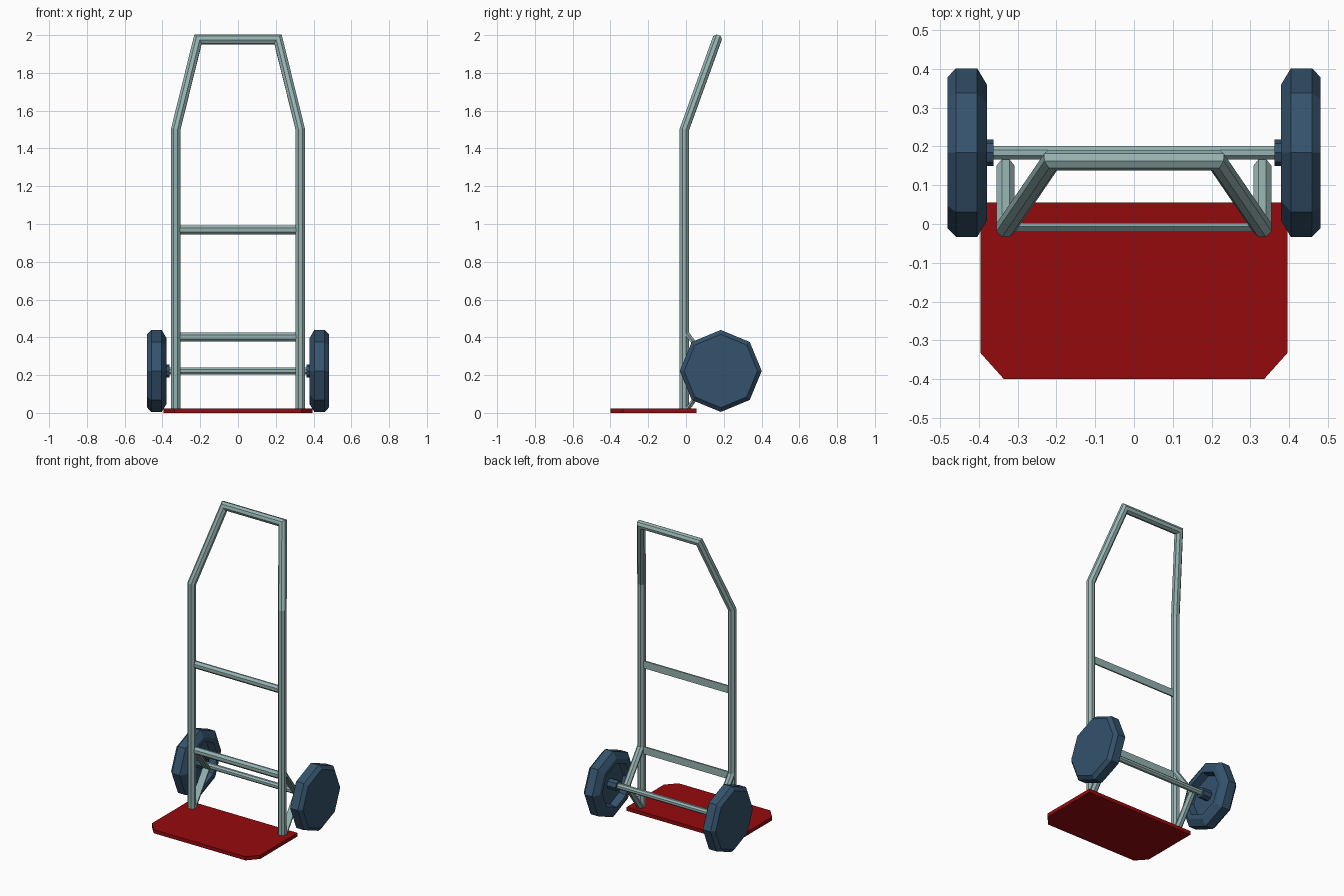
import bpy, bmesh, math
from mathutils import Vector

if "Cube" in bpy.data.objects:
    bpy.data.objects.remove(bpy.data.objects["Cube"])


def material(name, rgb):
    m = bpy.data.materials.new(name)
    m.diffuse_color = (*rgb, 1)
    m.use_nodes = True
    m.node_tree.nodes["Principled BSDF"].inputs["Base Color"].default_value = m.diffuse_color
    return m


STEEL = material("grey green steel", (0.30, 0.45, 0.44))
RED = material("red plate", (0.30, 0.003, 0.004))
RUBBER = material("dark blue wheel", (0.035, 0.085, 0.15))


def finish(bm, name, mat):
    bmesh.ops.recalc_face_normals(bm, faces=bm.faces)
    me = bpy.data.meshes.new(name)
    bm.to_mesh(me)
    bm.free()
    me.materials.append(mat)
    ob = bpy.data.objects.new(name, me)
    bpy.context.collection.objects.link(ob)
    return ob


def octagon(r):
    k = r / math.cos(math.pi / 8)
    return [(k * math.cos((i + .5) * math.pi / 4), k * math.sin((i + .5) * math.pi / 4)) for i in range(8)]


def half_octagon(r):
    c = r * math.tan(math.pi / 8)
    return [(r, 0), (r, c), (c, r), (-c, r), (-r, c), (-r, 0)]


def sweep(name, path, profile, side, mat):
    """Sweep a profile along a path with mitred corners."""
    P = [Vector(p) for p in path]
    D = [(b - a).normalized() for a, b in zip(P, P[1:])]
    u = Vector(side)
    v = D[0].cross(u)
    bm = bmesh.new()
    ring = [P[0] + u * a + v * b for a, b in profile]
    rings = [[bm.verts.new(c) for c in ring]]
    for i, d in enumerate(D):
        n = (d + D[i + 1]).normalized() if i + 1 < len(D) else d
        ring = [c + d * ((P[i + 1] - c).dot(n) / d.dot(n)) for c in ring]
        rings.append([bm.verts.new(c) for c in ring])
    k = len(profile)
    for a, b in zip(rings, rings[1:]):
        for j in range(k):
            bm.faces.new((a[j], a[(j + 1) % k], b[(j + 1) % k], b[j]))
    bm.faces.new(rings[0])
    bm.faces.new(rings[-1])
    return finish(bm, name, mat)


def lathe_x(name, profile, sign, y, z, mat):
    """Eight-sided turned part about the x direction; profile is (x, radius)."""
    bm = bmesh.new()
    rings = []
    for x, r in profile:
        rings.append([bm.verts.new((sign * x, y + r * math.cos(i * math.pi / 4),
                                    z + r * math.sin(i * math.pi / 4))) for i in range(8)])
    for a, b in zip(rings, rings[1:]):
        for j in range(8):
            bm.faces.new((a[j], a[(j + 1) % 8], b[(j + 1) % 8], b[j]))
    bm.faces.new(rings[0])
    bm.faces.new(rings[-1])
    return finish(bm, name, mat)


# Main tube: both rails and the handle in one loop
FY = -0.009
half = [(0.33, FY, 0.015), (0.33, FY, 1.5), (0.212, 0.164, 1.977)]
sweep("frame_tube", half + [(-x, y, z) for x, y, z in reversed(half)],
      octagon(0.0245), (1, 0, 0), STEEL)

# Crossbars, flat at the back
for name, z in (("upper_crossbar", 0.968), ("lower_crossbar", 0.402)):
    sweep(name, [(-0.32, 0.003, z), (0.32, 0.003, z)], half_octagon(0.024), (0, 0, 1), STEEL)

# Axle
AY, AZ = 0.184, 0.222
sweep("axle", [(-0.37, AY, AZ), (0.37, AY, AZ)], octagon(0.0175), (0, 0, 1), STEEL)

for s, label in ((-1, "left"), (1, "right")):
    # Bent strap holding the axle
    sweep(label + "_axle_bracket",
          [(s * 0.331, -0.005, 0.022), (s * 0.331, 0.138, AZ), (s * 0.331, -0.005, 0.415)],
          half_octagon(0.0235), (1, 0, 0), STEEL)
    # Wheel with a recessed inner side and a protruding hub
    lathe_x(label + "_wheel",
            [(0.362, 0.034), (0.425, 0.034), (0.425, 0.135), (0.379, 0.145), (0.379, 0.175),
             (0.404, 0.217), (0.459, 0.217), (0.481, 0.194)], s, AY, AZ, RUBBER)

# Toe plate with cut front corners
bm = bmesh.new()
outline = [(-0.395, 0.055), (-0.395, -0.333), (-0.335, -0.4),
           (0.335, -0.4), (0.395, -0.333), (0.395, 0.055)]
base = bm.faces.new([bm.verts.new((x, y, 0.0)) for x, y in outline])
ext = bmesh.ops.extrude_face_region(bm, geom=[base], use_keep_orig=True)
bmesh.ops.translate(bm, vec=(0, 0, 0.024),
                    verts=[g for g in ext["geom"] if isinstance(g, bmesh.types.BMVert)])
finish(bm, "toe_plate", RED)
